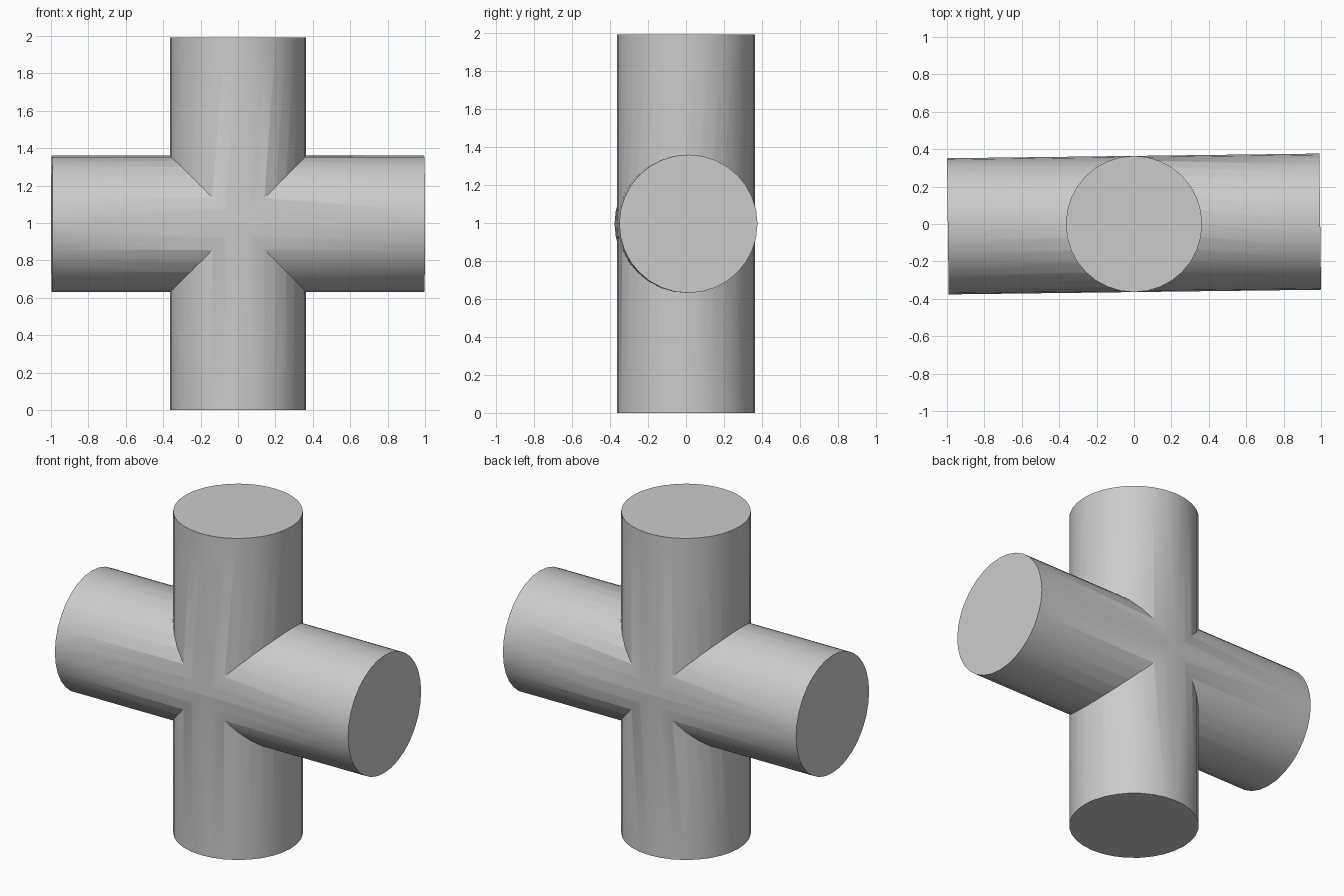
import bpy
import math

RADIUS = 0.364
HALF = 0.9955
SIDES = 32

cube = bpy.data.objects.get("Cube")
if cube:
    bpy.data.objects.remove(cube, do_unlink=True)

grey = bpy.data.materials.new("plain grey")
grey.use_nodes = True
colour = (0.6, 0.6, 0.6, 1)
grey.diffuse_color = colour
grey.node_tree.nodes["Principled BSDF"].inputs["Base Color"].default_value = colour


def pipe(name, rotation):
    bpy.ops.mesh.primitive_cylinder_add(vertices=SIDES, radius=RADIUS, depth=2 * HALF,
                                        location=(0, 0, HALF), rotation=rotation)
    obj = bpy.context.object
    obj.name = name
    obj.data.materials.append(grey)
    return obj


# Horizontal arm, turned very slightly about the upright axis
arm = pipe("horizontal_arm", (0, math.pi / 2, math.radians(0.72)))

# Upright pipe fused with the arm into one cross
cross = pipe("pipe_cross", (0, 0, 0))
union = cross.modifiers.new("union", 'BOOLEAN')
union.operation = 'UNION'
union.solver = 'EXACT'
union.object = arm
bpy.ops.object.modifier_apply(modifier=union.name)
bpy.data.objects.remove(arm, do_unlink=True)

# Smooth sides and centre, crisp rims and creases
bpy.ops.object.shade_smooth_by_angle(angle=math.radians(30))
